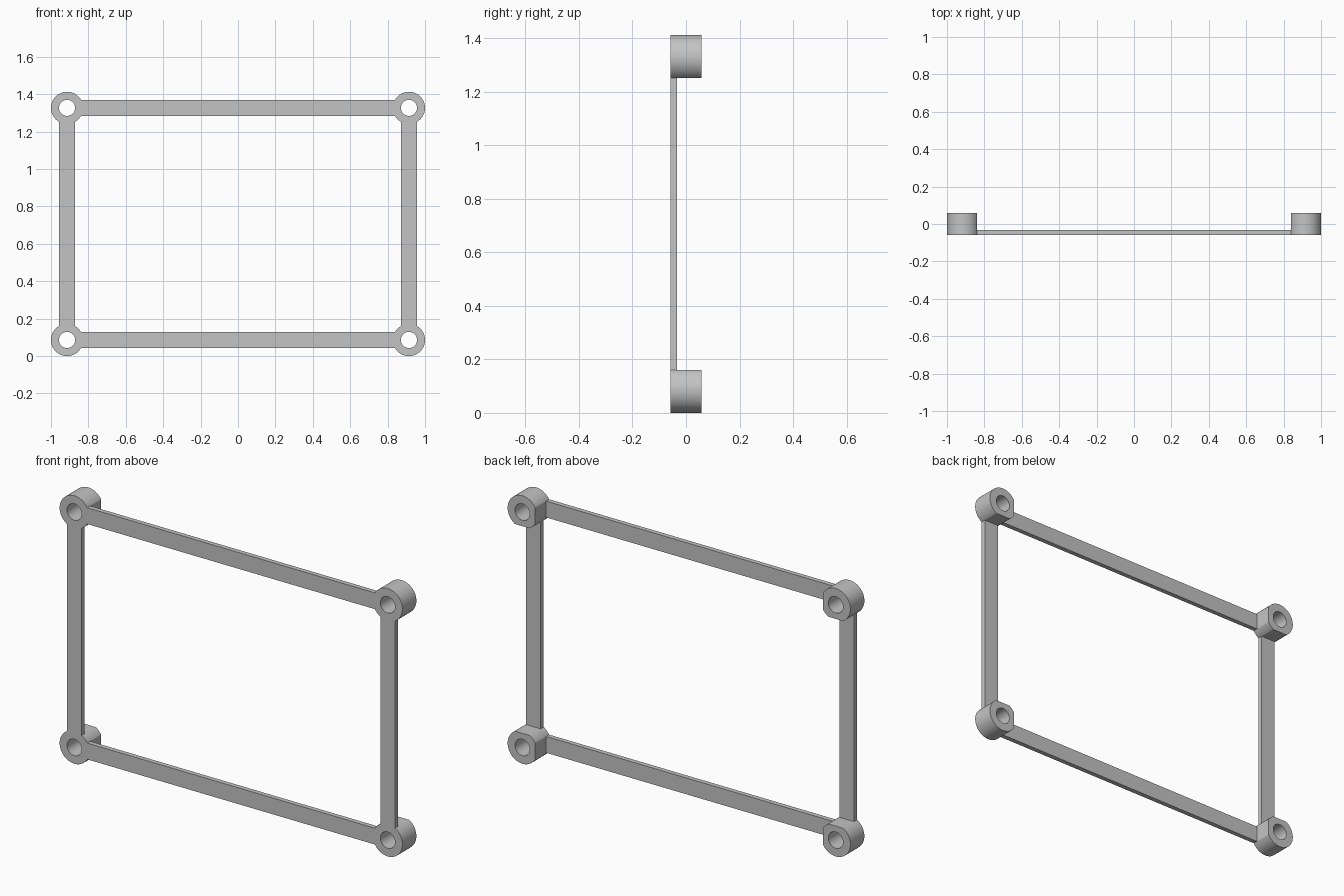
import bpy, bmesh, math

cube = bpy.data.objects.get("Cube")
if cube:
    bpy.data.objects.remove(cube, do_unlink=True)

# Main dimensions
R = 0.086                              # boss radius
H = R / 2                              # hole radius and half bar width
FLAT = R * math.cos(math.radians(30))  # boss flat, where the bar meets the circle
X = 1 - R                              # boss centre, sideways
Z_LOW, Z_HIGH = R, 1.413 - R
FRONT, BACK, BAR_BACK = -0.058, 0.058, -0.033

grey = bpy.data.materials.new("plain grey")
grey.use_nodes = True
colour = (0.55, 0.55, 0.55, 1)
grey.diffuse_color = colour
grey.node_tree.nodes["Principled BSDF"].inputs["Base Color"].default_value = colour


def finish(name, bm):
    bmesh.ops.recalc_face_normals(bm, faces=bm.faces)
    mesh = bpy.data.meshes.new(name)
    bm.to_mesh(mesh)
    bm.free()
    mesh.materials.append(grey)
    obj = bpy.data.objects.new(name, mesh)
    bpy.context.collection.objects.link(obj)
    return obj


def boss(name, cx, cz, sx, sz, n=96):
    """Tube along y with a flat on each side that faces a bar."""
    bm = bmesh.new()
    rings = []
    for radius, y in ((R, FRONT), (R, BACK), (H, BACK), (H, FRONT)):
        ring = []
        for i in range(n):
            a = math.tau * i / n
            u = min(radius * math.cos(a), FLAT)
            v = min(radius * math.sin(a), FLAT)
            ring.append(bm.verts.new((cx + sx * u, y, cz + sz * v)))
        rings.append(ring)
    for k in range(4):
        a, b = rings[k], rings[(k + 1) % 4]
        for i in range(n):
            j = (i + 1) % n
            bm.faces.new((a[i], a[j], b[j], b[i]))
    obj = finish(name, bm)
    bpy.ops.object.select_all(action='DESELECT')
    obj.select_set(True)
    bpy.context.view_layer.objects.active = obj
    bpy.ops.object.shade_smooth_by_angle(angle=math.radians(20))


def bar(name, cx, cz, width, height):
    """Flat strip flush with the front of the bosses."""
    bm = bmesh.new()
    bmesh.ops.create_cube(bm, size=1)
    bmesh.ops.scale(bm, vec=(width, BAR_BACK - FRONT, height), verts=bm.verts)
    bmesh.ops.translate(bm, vec=(cx, (FRONT + BAR_BACK) / 2, cz), verts=bm.verts)
    finish(name, bm)


# Corner bosses, flats turned inward
for side, sx in (("left", 1), ("right", -1)):
    for level, cz, sz in (("lower", Z_LOW, 1), ("upper", Z_HIGH, -1)):
        boss(f"{level}_{side}_boss", sx * X, cz, -sx, sz)

# Upright and horizontal bars between the flats
for side, sx in (("left", 1), ("right", -1)):
    bar(f"{side}_bar", sx * X, (Z_LOW + Z_HIGH) / 2, 2 * H, Z_HIGH - Z_LOW - 2 * FLAT)
for level, cz in (("lower", Z_LOW), ("upper", Z_HIGH)):
    bar(f"{level}_bar", 0, cz, 2 * (X - FLAT), 2 * H)
